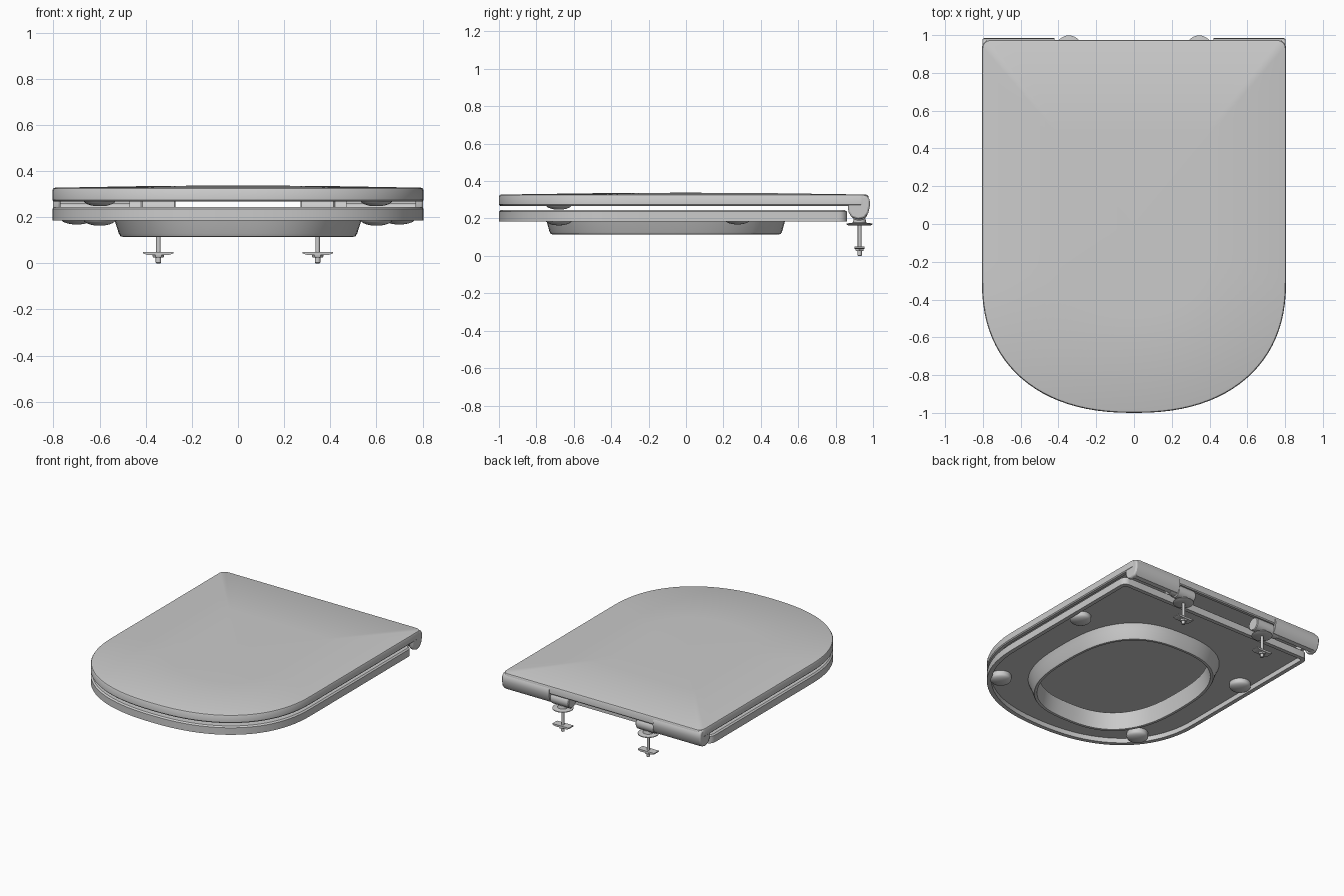
import bpy, bmesh, math
from math import sin, cos, pi
from mathutils import Vector

cube = bpy.data.objects.get("Cube")
if cube:
    bpy.data.objects.remove(cube, do_unlink=True)

grey = bpy.data.materials.new("light grey plastic")
grey.use_nodes = True
colour = (0.6, 0.6, 0.6, 1)
grey.diffuse_color = colour
grey.node_tree.nodes["Principled BSDF"].inputs["Base Color"].default_value = colour
parts = []


def loft(name, rings, closed=False):
    """Skin a list of equal-length rings; open lofts get end faces."""
    bm = bmesh.new()
    loops = [[bm.verts.new(p) for p in ring] for ring in rings]
    pairs = list(zip(loops, loops[1:]))
    if closed:
        pairs.append((loops[-1], loops[0]))
    n = len(loops[0])
    for a, b in pairs:
        for i in range(n):
            j = (i + 1) % n
            bm.faces.new((a[i], a[j], b[j], b[i]))
    if not closed:
        bm.faces.new(loops[0])
        bm.faces.new(loops[-1])
    bmesh.ops.recalc_face_normals(bm, faces=bm.faces)
    mesh = bpy.data.meshes.new(name)
    bm.to_mesh(mesh)
    bm.free()
    mesh.materials.append(grey)
    obj = bpy.data.objects.new(name, mesh)
    bpy.context.scene.collection.objects.link(obj)
    parts.append(obj)
    return obj


def outline(back, inset, z, radius=0.045):
    """D-shaped plan: round front, straight sides, small back corners."""
    hw, front, mid, n = 0.805 - inset, -1 + inset, -0.3, 2.3
    back -= inset
    r = max(radius - inset, 0.01)
    pts = []
    for i in range(49):
        t = pi + pi * i / 48
        x = math.copysign(abs(cos(t)) ** (2 / n), cos(t)) * hw
        y = mid - abs(sin(t)) ** (2 / n) * (mid - front)
        pts.append((x, y))
    side = [(hw, mid + (back - r - mid) * i / 12) for i in range(1, 12)]
    corner = [(hw - r + r * cos(i * pi / 12), back - r + r * sin(i * pi / 12))
              for i in range(7)]
    half = side + corner
    top = [((hw - r) * (1 - i / 8), back) for i in range(1, 16)]
    pts += half + top + [(-x, y) for x, y in reversed(half)]
    return [Vector((x, y, z)) for x, y in pts]


def opening(a, b, z, n=2.6):
    """Rounded opening sampled along the same directions as the seat edge."""
    c = Vector((0, -0.108, z))
    ring = []
    for p in outline(0.86, 0, z):
        d = (p - c).normalized()
        r = (abs(d.x / a) ** n + abs(d.y / b) ** n) ** (-1 / n)
        ring.append(c + d * r)
    return ring


def scaled(ring, f, z):
    return [Vector((p.x * f, p.y * f, z)) for p in ring]


def lathe(name, profile, x, y, sides=24):
    return loft(name, [[(x + r * cos(2 * pi * i / sides), y + r * sin(2 * pi * i / sides), z)
                        for i in range(sides)] for r, z in profile])


def barrel(name, profile, s, y, z, sides=24):
    return loft(name, [[(s * x, y + r * cos(2 * pi * i / sides), z + r * sin(2 * pi * i / sides))
                        for i in range(sides)] for x, r in profile])


def prism(name, pts, x0, x1):
    return loft(name, [[(x, y, z) for y, z in pts] for x in (x0, x1)])


# Hollow lid with a gently crowned top
crown = outline(0.975, 0.012, 0.328)
loft("lid", [scaled(crown, 0.02, 0.315), outline(0.975, 0.03, 0.31),
             outline(0.975, 0.03, 0.27), outline(0.975, 0.006, 0.268),
             outline(0.975, 0, 0.275), outline(0.975, 0, 0.318),
             outline(0.975, 0.004, 0.325), crown,
             scaled(crown, 0.5, 0.335), scaled(crown, 0.02, 0.338)])

# Hollow seat ring with a skirt hanging around the opening
loft("seat_ring", [outline(0.86, 0, 0.185), outline(0.86, 0, 0.236),
                   outline(0.86, 0.01, 0.245), opening(0.485, 0.59, 0.245),
                   opening(0.472, 0.578, 0.235), opening(0.492, 0.597, 0.118),
                   opening(0.5, 0.605, 0.115), opening(0.51, 0.615, 0.117),
                   opening(0.517, 0.622, 0.13), opening(0.535, 0.637, 0.185),
                   opening(0.55, 0.65, 0.22), outline(0.86, 0.03, 0.22),
                   outline(0.86, 0.03, 0.185)], closed=True)

ear = [(0.865, 0.3), (0.868, 0.235), (0.885, 0.207), (0.92, 0.195), (0.955, 0.203),
       (0.975, 0.23), (0.984, 0.27), (0.982, 0.3), (0.968, 0.322), (0.9, 0.322)]
back_skin = [(0.93, 0.198), (0.957, 0.205), (0.975, 0.23), (0.984, 0.27), (0.982, 0.3),
             (0.968, 0.32), (0.955, 0.31), (0.965, 0.27), (0.957, 0.235), (0.93, 0.215)]

for s, side in ((1, "left"), (-1, "right")):
    # Lid ears around the hinge
    cap = prism(side + "_lid_ear", ear, s * 0.77, s * 0.803)
    bevel = cap.modifiers.new("rounding", "BEVEL")
    bevel.width, bevel.segments = 0.01, 2
    prism(side + "_lid_back_skin", back_skin, s * 0.42, s * 0.78)

    # Hinge barrel and pin
    barrel(side + "_hinge", [(0.27, 0.042), (0.275, 0.047), (0.415, 0.047), (0.42, 0.04),
                             (0.47, 0.04), (0.471, 0.025), (0.775, 0.025)], s, 0.925, 0.235)

    # Bolt, washer and wing plate
    lathe(side + "_washer", [(0.06, 0.163), (0.07, 0.168), (0.07, 0.173), (0.035, 0.178),
                             (0.032, 0.2)], s * 0.345, 0.928, 32)
    lathe(side + "_bolt", [(0.008, 0), (0.012, 0.003), (0.012, 0.03), (0.01, 0.031),
                           (0.01, 0.17)], s * 0.345, 0.928, 16)
    lathe(side + "_nut", [(0.022, 0.025), (0.025, 0.03), (0.025, 0.04)], s * 0.345, 0.928, 6)
    loft(side + "_wing_plate", [[(s * 0.345 + w * u, 0.928 + 0.027 * v, z) for u, v in
                                 ((-1, -1), (1, -1), (1, 1), (-1, 1))]
                                for w, z in ((0.045, 0.036), (0.066, 0.043), (0.066, 0.05))])

    # Rubber feet under the seat and the lid
    for place, x, y, base, tip in (("front_seat", 0.6, -0.68, 0.222, 0.163),
                                   ("rear_seat", 0.7, 0.275, 0.222, 0.168),
                                   ("front_lid", 0.6, -0.68, 0.312, 0.247)):
        rim = tip + 0.03
        dome = [(0.072 * cos(a * pi / 16), rim - 0.03 * sin(a * pi / 16)) for a in range(8)]
        lathe(f"{side}_{place}_bumper", [(0.072, base)] + dome, s * x, y)

# Smooth curved faces while keeping edges crisp
bpy.ops.object.select_all(action="DESELECT")
for obj in parts:
    obj.select_set(True)
bpy.context.view_layer.objects.active = parts[0]
bpy.ops.object.shade_smooth_by_angle(angle=math.radians(35))
